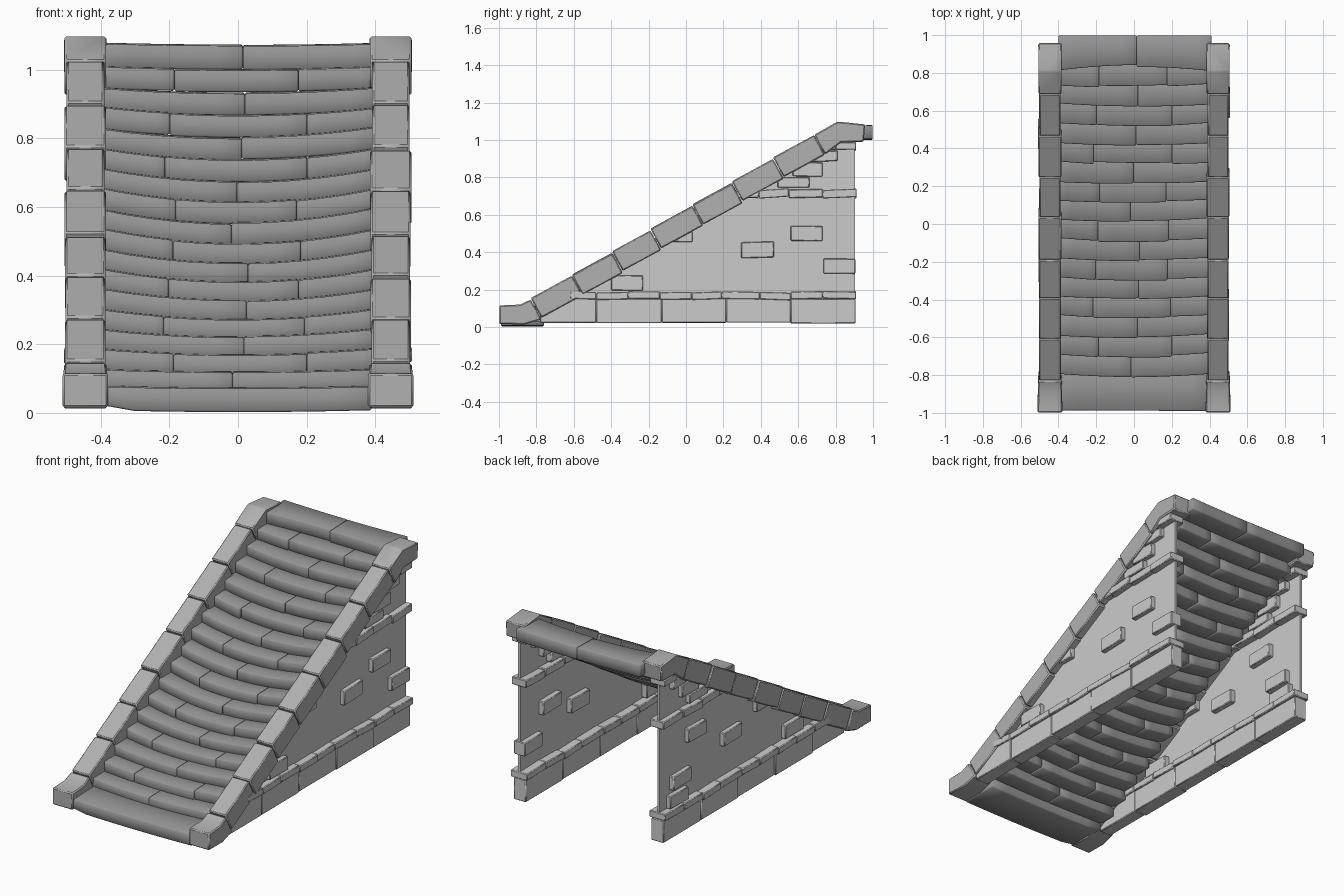
import bpy, math, random

if "Cube" in bpy.data.objects:
    bpy.data.objects.remove(bpy.data.objects["Cube"])

random.seed(4)


def grey(name, v):
    m = bpy.data.materials.new(name)
    m.diffuse_color = (v, v, v, 1)
    m.use_nodes = True
    m.node_tree.nodes["Principled BSDF"].inputs["Base Color"].default_value = m.diffuse_color
    return m


STEP_MAT, RAIL_MAT, WALL_MAT = grey("dark_stone", .30), grey("rail_stone", .44), grey("wall_stone", .52)


def loft(name, rings, mat, bevel=0.004, smooth=30):
    """Solid skinned through rings of equal point count, with worn edges."""
    n = len(rings[0])
    verts = [p for r in rings for p in r]
    faces = [tuple(range(n))[::-1],
             tuple(range((len(rings) - 1) * n, len(rings) * n))]
    for k in range(len(rings) - 1):
        for j in range(n):
            a, b = k * n + j, k * n + (j + 1) % n
            faces.append((a, b, b + n, a + n))
    me = bpy.data.meshes.new(name)
    me.from_pydata(verts, [], faces)
    me.materials.append(mat)
    ob = bpy.data.objects.new(name, me)
    bpy.context.collection.objects.link(ob)
    bpy.context.view_layer.objects.active = ob
    for o in bpy.context.selected_objects:
        o.select_set(False)
    ob.select_set(True)
    bpy.ops.object.mode_set(mode='EDIT')
    bpy.ops.mesh.select_all(action='SELECT')
    bpy.ops.mesh.normals_make_consistent(inside=False)
    bpy.ops.object.mode_set(mode='OBJECT')
    bpy.ops.object.shade_smooth_by_angle(angle=math.radians(smooth))
    if bevel:
        m = ob.modifiers.new("worn_edges", 'BEVEL')
        m.width, m.segments, m.limit_method = bevel, 1, 'ANGLE'
        m.angle_limit = math.radians(35)
    return ob


def jit(a):
    return random.uniform(-a, a)


def sagging_stone(name, x0, x1, y0, y1, z0, z1, sag, arc, nx=5, lift=0):
    """Slab stone spanning x, worn down toward the middle of the stair."""
    rings = []
    dy, dz, skew = jit(.006), jit(.002), jit(.006)
    for k in range(nx + 1):
        t = k / nx
        x = x0 + (x1 - x0) * t
        w = max(0, 1 - (x / .41) ** 2)
        s = dz - sag * w
        f = y0 + dy + arc * w + skew * (t - .5)
        up = lift if k == 0 else 0
        rings.append([(x, f, z0 + s + up), (x, y1, z0 + s + up),
                      (x, y1, z1 + s), (x, f, z1 + s - .004)])
    return loft(name, rings, STEP_MAT, .005, 95)


def box(name, x0, x1, y0, y1, z0, z1, tilt=0.0):
    return loft(name, [[(x0, y, z0 + d), (x1, y, z0 + d), (x1, y, z1 + d), (x0, y, z1 + d)]
                       for y, d in ((y0, -tilt), (y1, tilt))], WALL_MAT)


# Steps: alternating two and three stones per course
for i in range(16):
    y, z = -.79 + .102 * i, .13 + .0587 * i
    cuts = [-.405, -.2 + jit(.02), .19 + jit(.02), .405] if i % 2 else [-.405, jit(.03), .405]
    sag = .045 * math.sin(math.pi * (i + 1) / 17)
    for a, b in zip(cuts, cuts[1:]):
        sagging_stone("step_stone", a, b, y, y + .135, z - .067, z, sag, -.014)

# Bottom and top landing slabs
sagging_stone("bottom_slab", -.40, .39, -.988, -.76, .01, .082, .006, 0, 8, .015)
for a, b in ((-.40, .014), (.014, .41)):
    sagging_stone("top_slab", a, b, .81, .998, 1.005, 1.078, .006, .025)

# Sloping rails: block ends are cut square to the slope
BREAKS = [-.83, -.61, -.395, -.19, .035, .245, .465, .685]


def rail_top(y):
    return .135 + .581 * (y + .85)


def rail_ring(side, top, bot, w):
    xi, xo = side * (.387 - w), side * (.503 + w)
    return [(xi, *bot), (xo, *bot), (xo, *top), (xi, *top)]


def slope_pair(y, d):
    z = rail_top(y) + d
    return (y, z), (y + .057, z - .105)


for side in (-1, 1):
    for a, b in zip(BREAKS, BREAKS[1:]):
        w, d = jit(.003), jit(.003)
        loft("rail_block", [rail_ring(side, *slope_pair(a, d + .005), w),
                            rail_ring(side, *slope_pair(b, d - .003), w)], RAIL_MAT, .006, 50)
    # Foot and head blocks with a bend
    t, bt = slope_pair(-.83, 0)
    loft("rail_foot", [rail_ring(side, (-.998, .115), (-.998, .016), .008),
                       rail_ring(side, (-.885, .12), (-.865, .013), .006),
                       rail_ring(side, t, (bt[0], .04), .003)], RAIL_MAT, .006, 50)
    loft("rail_head", [rail_ring(side, *slope_pair(.686, 0), .002),
                       rail_ring(side, (.81, 1.098), (.825, .985), .003),
                       rail_ring(side, (.958, 1.083), (.95, .99), .004)], RAIL_MAT, .006, 50)

# Side walls
WALL = [(-.83, .03), (.903, .03), (.903, 1.02), (.82, 1.02), (-.80, .09)]
for side in (-1, 1):
    loft("side_wall", [[(side * x, y, z) for y, z in WALL] for x in (.447, .461)], WALL_MAT, 0)

# Brickwork on the walls: (y0, y1, z0, z1)
BASE = [-.78, -.48, -.13, .215, .56, .907]
CAP = [-.62, -.48, -.31, -.14, .03, .19, .395, .56, .73, .91]
LEDGE = [.27, .39, .55, .73, .912]
SHARED = [(-.40, -.23, .195, .275), (-.13, .035, .455, .53), (.57, .73, .805, .88),
          (.49, .66, .745, .80), (.67, .81, .885, .94)]
LOOSE = {1: [(.295, .47, .37, .455), (.56, .73, .46, .54), (.735, .905, .285, .365)],
         -1: [(.17, .34, .37, .45), (.50, .67, .515, .595), (.64, .81, .29, .37),
              (.67, .84, .19, .265)]}
for side in (-1, 1):
    def bricks(name, cuts, xi, xo, z0, z1, tilt):
        for a, b in zip(cuts, cuts[1:]):
            o, d = jit(.005), jit(.003)
            x0, x1 = sorted((side * xi, side * (xo + o)))
            box(name, x0, x1, a, b, z0 + d, z1 + d, jit(tilt))
    bricks("base_block", BASE, .408, .488, .021, .152, 0)
    bricks("base_cap_brick", CAP, .398, .503, .148, .188, .003)
    bricks("middle_ledge_brick", LEDGE, .403, .496, .69, .735, .006)
    bricks("upper_ledge_brick", [.70, .80, .91], .403, .498, .945, .985, .003)
    for y0, y1, z0, z1 in SHARED + LOOSE[side]:
        x0, x1 = sorted((side * .415, side * .488))
        box("loose_brick", x0, x1, y0, y1, z0, z1, jit(.003))
